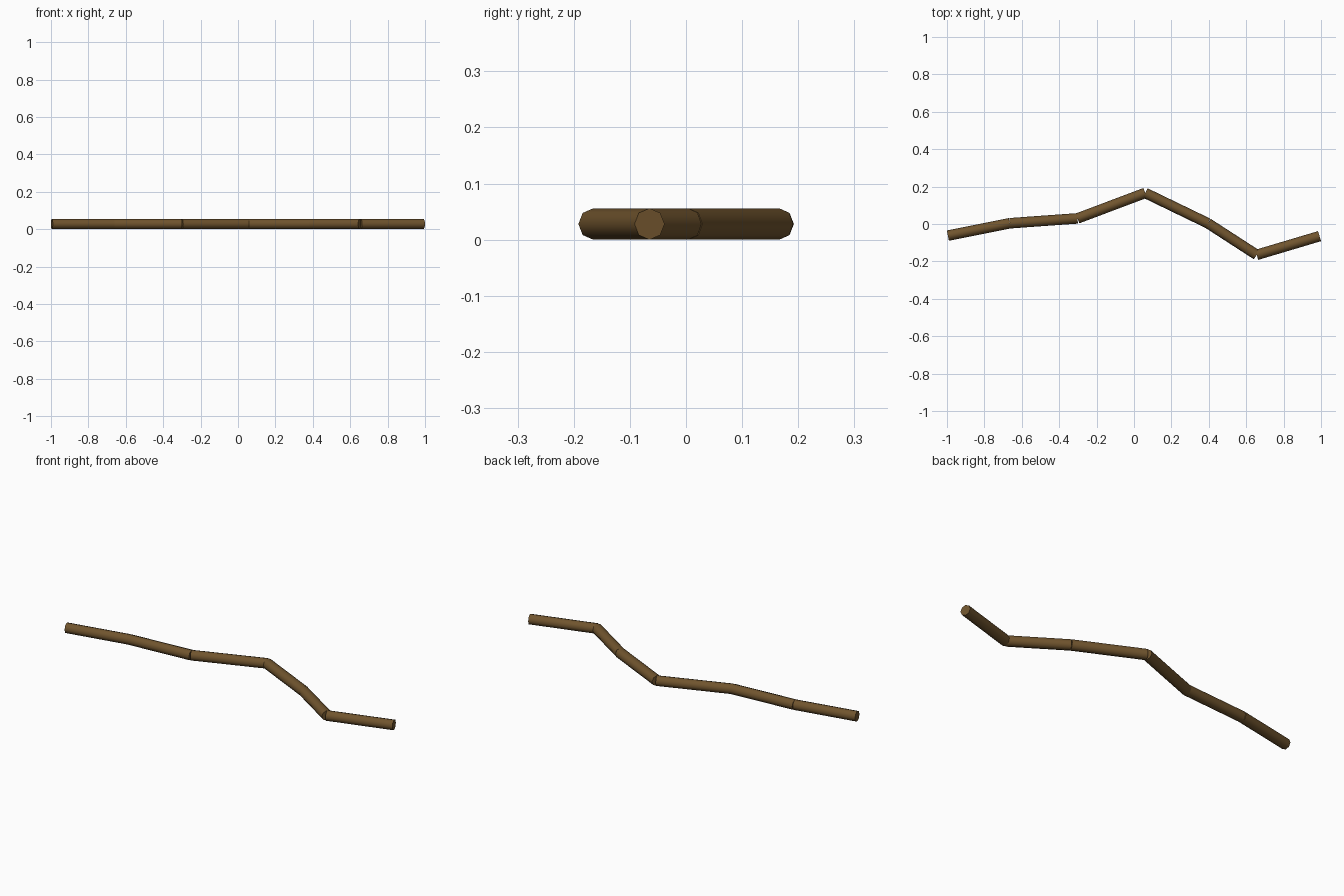
import bpy
import math
from mathutils import Vector

if "Cube" in bpy.data.objects:
    bpy.data.objects.remove(bpy.data.objects["Cube"])

RADIUS = 0.028
SIDES = 8

# bark colour
bark = bpy.data.materials.new("brown bark")
bark.diffuse_color = (0.162, 0.089, 0.027, 1)
bark.use_nodes = True
bark.node_tree.nodes["Principled BSDF"].inputs["Base Color"].default_value = bark.diffuse_color

# joints of the crooked stick, lying flat on the ground
joints = [(-0.995, -0.062), (-0.664, 0.004), (-0.302, 0.03), (0.06, 0.166),
          (0.395, 0.004), (0.656, -0.165), (0.992, -0.065)]


def rod(name, a, b):
    """Eight-sided rod between two ground points, with a corner line on top."""
    a, b = Vector((*a, RADIUS)), Vector((*b, RADIUS))
    d = b - a
    bpy.ops.mesh.primitive_cylinder_add(
        vertices=SIDES, radius=RADIUS, depth=d.length, location=(a + b) / 2,
        rotation=(0, math.pi / 2, math.atan2(d.y, d.x)))
    ob = bpy.context.object
    ob.name = name
    ob.data.materials.append(bark)
    bpy.ops.object.shade_smooth_by_angle(angle=math.radians(60))
    return ob


# separate straight segments, butted end to end
for i, (a, b) in enumerate(zip(joints, joints[1:])):
    rod(f"stick_segment_{i + 1}", a, b)
